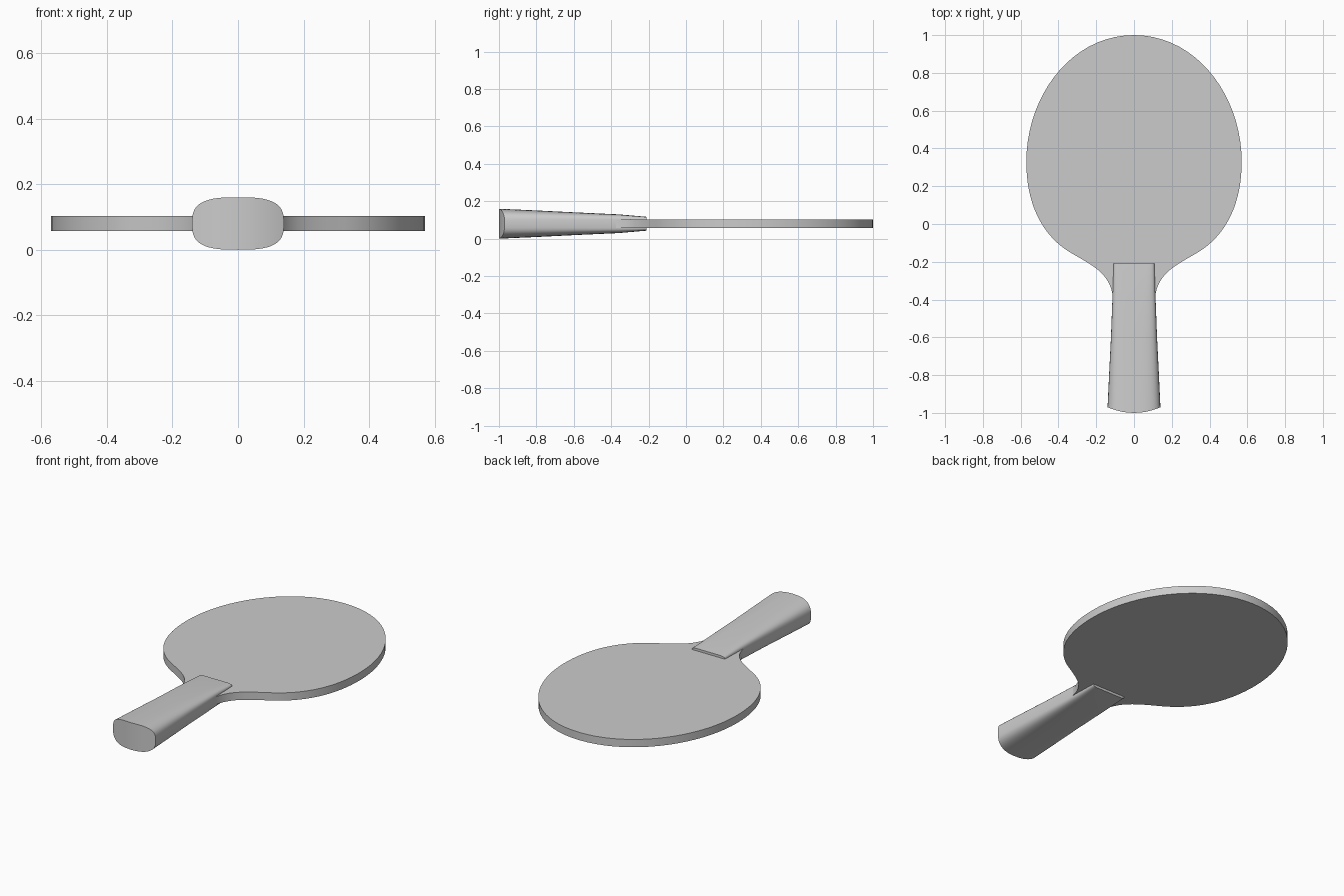
import bpy, bmesh, math
from mathutils import Vector
from mathutils.geometry import interpolate_bezier

cube = bpy.data.objects.get("Cube")
if cube:
    bpy.data.objects.remove(cube, do_unlink=True)

MID = 0.08

grey = bpy.data.materials.new("plain grey")
grey.use_nodes = True
colour = (0.6, 0.6, 0.6, 1)
grey.diffuse_color = colour
grey.node_tree.nodes["Principled BSDF"].inputs["Base Color"].default_value = colour


def finish(bm, name):
    bmesh.ops.recalc_face_normals(bm, faces=bm.faces)
    mesh = bpy.data.meshes.new(name)
    bm.to_mesh(mesh)
    bm.free()
    obj = bpy.data.objects.new(name, mesh)
    bpy.context.collection.objects.link(obj)
    mesh.materials.append(grey)
    bpy.ops.object.select_all(action='DESELECT')
    obj.select_set(True)
    bpy.context.view_layer.objects.active = obj
    bpy.ops.object.shade_smooth_by_angle(angle=math.radians(35))
    return obj


# Blade: half outline in curve segments, mirrored, then extruded
segments = [
    ((0, 1), (0.33, 1), (0.57, 0.68), (0.57, 0.33)),
    ((0.57, 0.33), (0.57, 0.07), (0.46, -0.08), (0.33, -0.155)),
    ((0.33, -0.155), (0.2, -0.23), (0.115, -0.27), (0.108, -0.42)),
]
half = []
for seg in segments:
    pts = interpolate_bezier(*[Vector((x, y, 0)) for x, y in seg], 20)
    half += pts if not half else pts[1:]
outline = half + [Vector((-p.x, p.y, 0)) for p in reversed(half[1:])]

bm = bmesh.new()
face = bm.faces.new([bm.verts.new((p.x, p.y, MID - 0.023)) for p in outline])
ext = bmesh.ops.extrude_face_region(bm, geom=[face])
bmesh.ops.translate(bm, vec=(0, 0, 0.046),
                    verts=[v for v in ext["geom"] if isinstance(v, bmesh.types.BMVert)])
finish(bm, "blade")

# Handle: rounded sections that grow flatter and squarer toward the blade
# (y, half width, half height, squareness)
sections = [(-1.0, 0.14, 0.08, 3.0), (-0.8, 0.132, 0.071, 3.3),
            (-0.6, 0.122, 0.061, 3.8), (-0.36, 0.113, 0.05, 5),
            (-0.21, 0.108, 0.037, 8)]
N = 48


def power(value, n):
    return math.copysign(abs(value) ** (2 / n), value)


bm = bmesh.new()
rings = []
for y, w, h, n in sections:
    ring = []
    for i in range(N):
        a = 2 * math.pi * i / N
        x, z = w * power(math.cos(a), n), h * power(math.sin(a), n)
        bow = 0.03 * (x / w) ** 2 if y == -1.0 else 0
        ring.append(bm.verts.new((x, y + bow, MID + z)))
    rings.append(ring)
for a, b in zip(rings, rings[1:]):
    for i in range(N):
        j = (i + 1) % N
        bm.faces.new((a[i], a[j], b[j], b[i]))

# Bowed butt made of upright strips, flat end on the blade side
butt = rings[0]
for i in range(N // 2):
    strip = [butt[i], butt[i + 1], butt[(N - i - 1) % N], butt[(N - i) % N]]
    bm.faces.new(list(dict.fromkeys(strip)))
bm.faces.new(rings[-1])
finish(bm, "handle")
